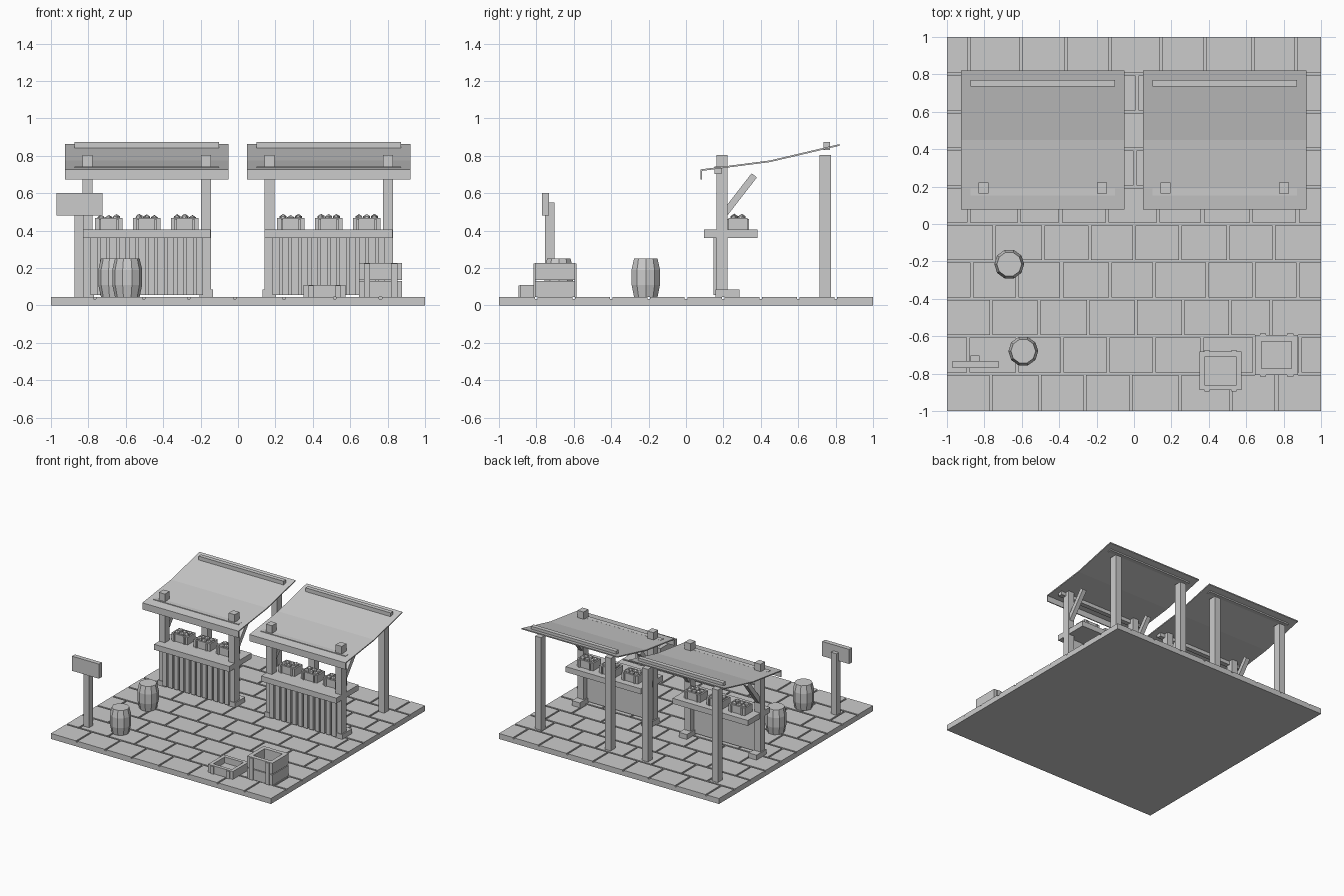
import bpy, bmesh, math, random
from mathutils import Matrix, Vector

random.seed(4)
if "Cube" in bpy.data.objects:
    bpy.data.objects.remove(bpy.data.objects["Cube"])

GREY = (0.6, 0.6, 0.6, 1)
mat = bpy.data.materials.new("plain grey")
mat.use_nodes = True
mat.diffuse_color = GREY
mat.node_tree.nodes["Principled BSDF"].inputs["Base Color"].default_value = GREY


def finish(name, bm):
    bmesh.ops.recalc_face_normals(bm, faces=bm.faces)
    mesh = bpy.data.meshes.new(name)
    bm.to_mesh(mesh)
    bm.free()
    mesh.materials.append(mat)
    obj = bpy.data.objects.new(name, mesh)
    bpy.context.collection.objects.link(obj)
    return obj


def add_box(bm, x0, x1, y0, y1, z0, z1):
    m = Matrix.Translation(((x0 + x1) / 2, (y0 + y1) / 2, (z0 + z1) / 2))
    m = m @ Matrix.Diagonal((x1 - x0, y1 - y0, z1 - z0, 1))
    bmesh.ops.create_cube(bm, size=1, matrix=m)


def box(name, *bounds):
    bm = bmesh.new()
    add_box(bm, *bounds)
    return finish(name, bm)


def extrude_x(name, profile, x0, x1):
    """Closed (y, z) profile extruded along x."""
    bm = bmesh.new()
    face = bm.faces.new([bm.verts.new((x0, y, z)) for y, z in profile])
    out = bmesh.ops.extrude_face_region(bm, geom=[face])
    verts = [v for v in out["geom"] if isinstance(v, bmesh.types.BMVert)]
    bmesh.ops.translate(bm, verts=verts, vec=(x1 - x0, 0, 0))
    return finish(name, bm)


def crate(name, x, y, z0, z1, w, d, wall, courses=1, floor=0.015):
    """Open plank crate with battens on its front and back."""
    bm = bmesh.new()
    hx, hy = w / 2, d / 2
    add_box(bm, x - hx + wall / 2, x + hx - wall / 2, y - hy + wall / 2,
            y + hy - wall / 2, z0, z0 + floor)
    step = (z1 - z0) / courses
    for i in range(courses):
        a = z0 + i * step
        b = a + step - (0.006 if i < courses - 1 else 0)
        for s in (-1, 1):
            ex = sorted((s * hx, s * (hx - wall)))
            ey = sorted((s * hy, s * (hy - wall)))
            add_box(bm, x + ex[0], x + ex[1], y - hy + wall, y + hy - wall, a, b)
            add_box(bm, x - hx, x + hx, y + ey[0], y + ey[1], a, b)
    for sx in (-1, 1):
        for sy in (-1, 1):
            cx, cy = x + sx * w * 0.32, y + sy * (hy + 0.003)
            add_box(bm, cx - wall / 2, cx + wall / 2, cy - 0.006, cy + 0.006, z0, z1 - 0.004)
    return finish(name, bm)


def barrel(name, x, y):
    bm = bmesh.new()
    rings = []
    for r, z in ((0.066, 0.045), (0.08, 0.11), (0.08, 0.19), (0.066, 0.25)):
        rings.append([bm.verts.new((x + r * math.cos(a), y + r * math.sin(a), z))
                      for a in (math.tau * k / 10 for k in range(10))])
    for low, high in zip(rings, rings[1:]):
        for k in range(10):
            n = (k + 1) % 10
            bm.faces.new((low[k], low[n], high[n], high[k]))
    bm.faces.new(rings[0])
    bm.faces.new(rings[-1])
    return finish(name, bm)


# Ground slab and staggered paving stones
GROUND = 0.045
box("ground_slab", -1, 1, -1, 1, 0, 0.035)
bm = bmesh.new()
rows, gap, stone = 10, 0.007, 0.25
for r in range(rows):
    y0 = -1 + r * 2 / rows
    y1 = y0 + 2 / rows
    shift = stone / 2 if r % 2 else 0
    cuts = [-1 + shift + stone * k + random.uniform(-0.02, 0.02) for k in range(9)]
    cuts = [-1] + [c for c in cuts if -0.95 < c < 0.95] + [1]
    for x0, x1 in zip(cuts, cuts[1:]):
        add_box(bm, x0 + gap * (x0 > -1), x1 - gap * (x1 < 1),
                y0 + gap * (r > 0), y1 - gap * (r < rows - 1), 0.03, GROUND)
finish("paving_stones", bm)


def stall(side, cx):
    # Posts, feet and diagonal braces
    for tag, s in (("right", -1), ("left", 1)):
        px = cx + s * 0.317
        n = f"{side}_stall_{tag}"
        box(n + "_front_post", px - 0.027, px + 0.027, 0.162, 0.222, GROUND, 0.805)
        box(n + "_rear_post", px - 0.027, px + 0.027, 0.715, 0.775, GROUND, 0.805)
        box(n + "_foot", px - 0.036, px + 0.036, 0.157, 0.285, GROUND, 0.085)
        a, b = Vector((0.21, 0.495)), Vector((0.365, 0.695))
        off = Vector((-(b - a).y, (b - a).x)).normalized() * 0.018
        extrude_x(n + "_brace", [a + off, b + off, b - off, a - off], px - 0.018, px + 0.018)

    # Counter with slatted front and solid backing
    box(side + "_stall_counter", cx - 0.342, cx + 0.342, 0.095, 0.383, 0.36, 0.405)
    box(side + "_stall_backing", cx - 0.30, cx + 0.30, 0.165, 0.178, 0.055, 0.36)
    bm = bmesh.new()
    for k in range(12):
        x = cx + (k - 5.5) * 0.0513
        add_box(bm, x - 0.0185, x + 0.0185, 0.147, 0.166, 0.055, 0.36)
    finish(side + "_stall_slats", bm)

    # Sagging canopy with front valance, plus its front beam and rear batten
    top = [(0.078, 0.727), (0.45, 0.775), (0.82, 0.862)]
    under = [(y, z - 0.009) for y, z in reversed(top)]
    under[-1] = (0.086, 0.719)
    canopy = top + under + [(0.086, 0.672), (0.078, 0.672)]
    extrude_x(side + "_stall_canopy", canopy, cx - 0.436, cx + 0.436)
    box(side + "_stall_front_beam", cx - 0.387, cx + 0.387, 0.152, 0.19, 0.703, 0.742)
    box(side + "_stall_rear_batten", cx - 0.387, cx + 0.387, 0.735, 0.77, 0.83, 0.873)

    # Produce boxes filled with round goods
    for i in (-1, 0, 1):
        bx, by = cx + i * 0.203, 0.278
        crate(f"{side}_stall_produce_box", bx, by, 0.405, 0.467, 0.148, 0.1, 0.012, floor=0.03)
        bm = bmesh.new()
        for gx in (-1, 0, 1):
            for gy in (-1, 1):
                at = (bx + gx * 0.041, by + gy * 0.02, 0.462 + random.uniform(-0.003, 0.006))
                turn = Matrix.Rotation(random.uniform(0, 3), 4, "Z")
                bmesh.ops.create_icosphere(bm, subdivisions=1, radius=0.022,
                                           matrix=Matrix.Translation(at) @ turn)
        finish(f"{side}_stall_produce", bm)


stall("right", -0.488)
stall("left", 0.485)

# Barrels
barrel("rear_barrel", -0.667, -0.215)
barrel("front_barrel", -0.592, -0.68)

# Ground crates
crate("low_crate", 0.462, -0.785, GROUND, 0.11, 0.226, 0.205, 0.028)
crate("tall_crate", 0.762, -0.7, GROUND, 0.227, 0.228, 0.212, 0.033, courses=2)

# Sign post and board
box("sign_post", -0.875, -0.825, -0.755, -0.703, GROUND, 0.55)
box("sign_board", -0.97, -0.725, -0.77, -0.733, 0.48, 0.6)
